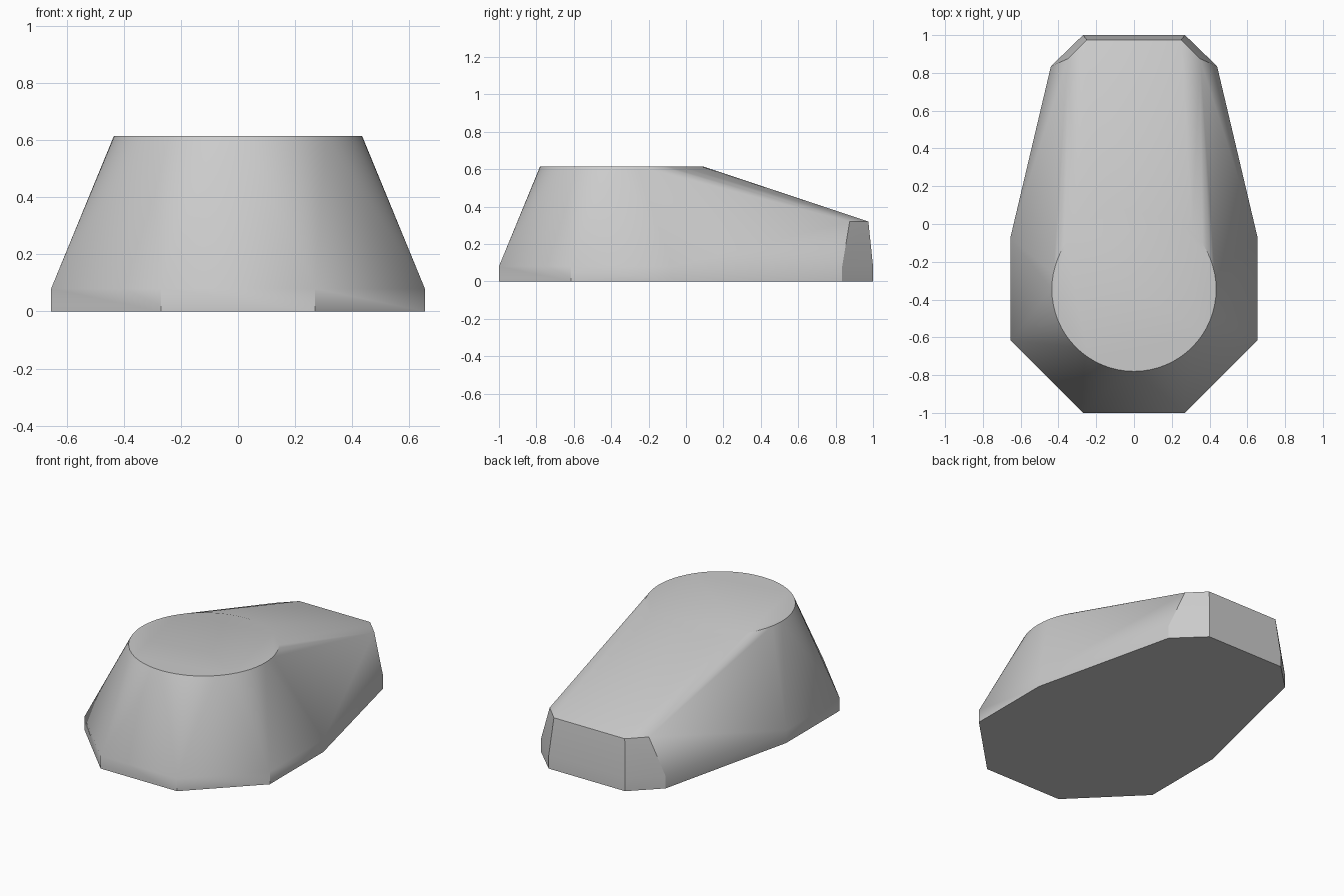
import bpy, bmesh, math

cube = bpy.data.objects.get("Cube")
if cube:
    bpy.data.objects.remove(cube, do_unlink=True)

# Plain grey paint
grey = bpy.data.materials.new("light grey")
grey.use_nodes = True
colour = (0.6, 0.6, 0.6, 1)
grey.diffuse_color = colour
grey.node_tree.nodes["Principled BSDF"].inputs["Base Color"].default_value = colour


def mirrored(half, z):
    """Points on both sides of x = 0 at height z."""
    return [(s * x, y, z) for x, y in half for s in (1, -1)]


# Tapered octagonal base with a short upright skirt
base = [(0.27, -1), (0.655, -0.615), (0.655, -0.075), (0.44, 0.835), (0.27, 1)]
points = mirrored(base, 0) + mirrored(base, 0.08)

# Low chamfered rear edge
points += mirrored([(0.35, 0.875), (0.25, 0.975)], 0.32)

# Round flat top towards the front
SEGMENTS, RADIUS = 64, 0.435
for i in range(SEGMENTS):
    a = math.tau * i / SEGMENTS
    points.append((RADIUS * math.cos(a), RADIUS * math.sin(a) - 0.345, 0.615))

# Wrap a single convex shell around the sections
bm = bmesh.new()
for p in points:
    bm.verts.new(p)
bmesh.ops.convex_hull(bm, input=bm.verts[:])
bmesh.ops.dissolve_limit(bm, angle_limit=math.radians(0.2),
                         verts=bm.verts[:], edges=bm.edges[:])
bmesh.ops.recalc_face_normals(bm, faces=bm.faces[:])

mesh = bpy.data.meshes.new("tapered_body")
bm.to_mesh(mesh)
bm.free()
mesh.materials.append(grey)
body = bpy.data.objects.new("tapered_body", mesh)
bpy.context.collection.objects.link(body)

# Soft facets, crisp corners
bpy.ops.object.select_all(action="DESELECT")
body.select_set(True)
bpy.context.view_layer.objects.active = body
bpy.ops.object.shade_smooth_by_angle(angle=math.radians(30))
